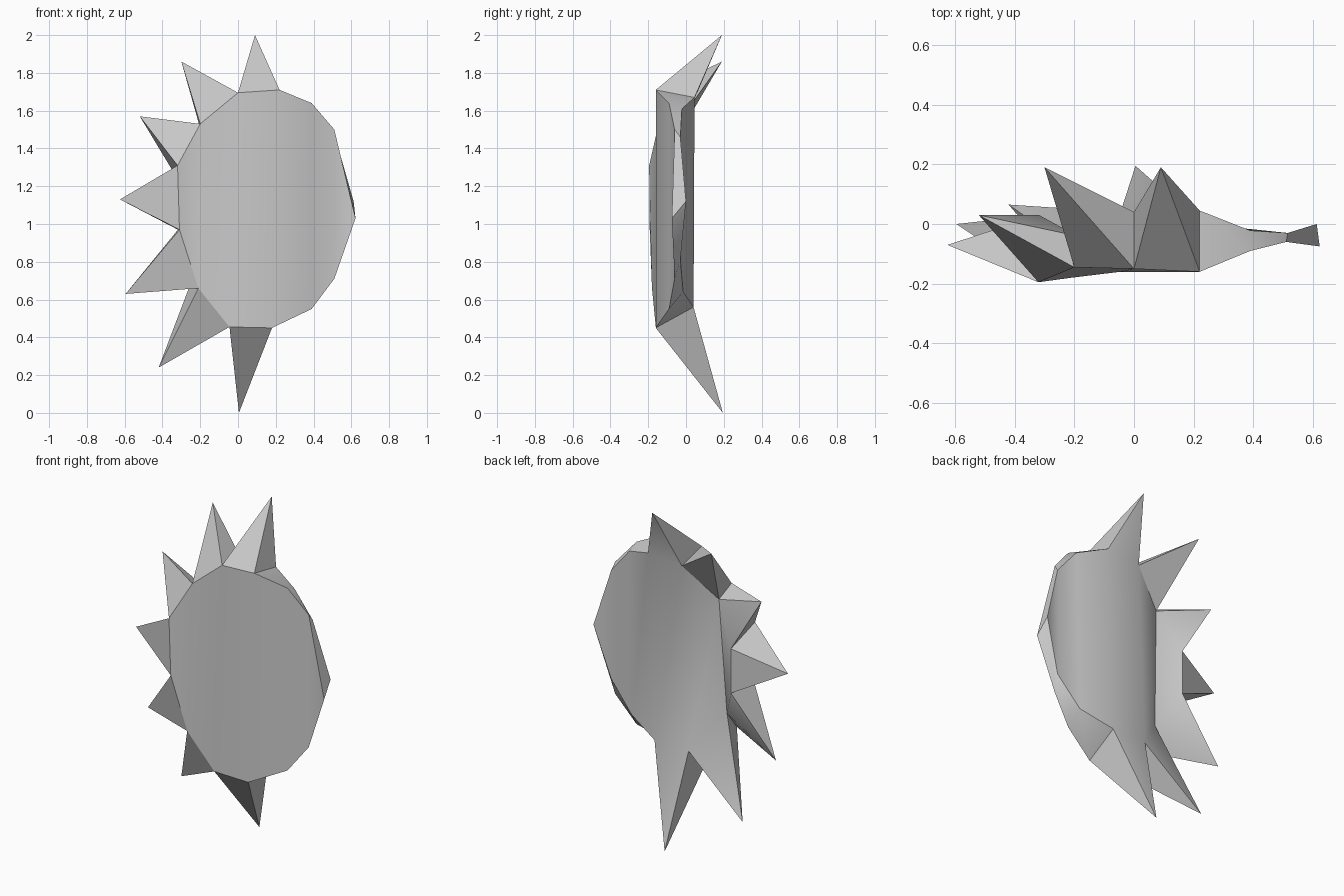
import bpy, bmesh
from mathutils import Vector

if "Cube" in bpy.data.objects:
    bpy.data.objects.remove(bpy.data.objects["Cube"])

# Shell columns from left to right: each has (front, back) rims at the top and bottom
top = [((-.32, -.195, 1.31), (-.318, .03, 1.235)),
       ((-.20, -.145, 1.53), (-.19, -.04, 1.47)),
       ((0, -.15, 1.695), (0, .04, 1.65)),
       ((.22, -.16, 1.71), (.22, .045, 1.67)),
       ((.39, -.09, 1.64), (.39, -.022, 1.61)),
       ((.51, -.06, 1.50), (.515, -.03, 1.46))]
bottom = [((-.31, -.192, .97), (-.318, .03, .97)),
          ((-.21, -.18, .66), (-.215, -.08, .78)),
          ((-.045, -.16, .455), (-.045, .04, .555)),
          ((.18, -.16, .45), (.18, .04, .56)),
          ((.39, -.09, .55), (.37, -.015, .64)),
          ((.51, -.06, .71), (.515, -.03, .81))]
tip = ((.622, -.075, 1.03), (.612, 0, 1.12))

# Spike tips, running from the top around the left to the bottom
spikes = [(.09, .19, 2.0), (-.30, .19, 1.86), (-.52, .03, 1.57), (-.625, -.07, 1.13),
          (-.595, 0, .63), (-.42, .065, .24), (.005, .195, 0)]

bm = bmesh.new()


def pair(points):
    return [bm.verts.new(Vector(p)) for p in points]


upper = [pair(p) for p in top]
lower = [pair(p) for p in bottom]
end = pair(tip)

# Front and back panels
for side in (0, 1):
    for i in range(5):
        bm.faces.new((upper[i][side], lower[i][side], lower[i + 1][side], upper[i + 1][side]))
    bm.faces.new((upper[5][side], lower[5][side], end[side]))

# Rim: the first seven segments become pyramid spikes, the rest a plain edge
ring = upper[3::-1] + lower + [end] + upper[:3:-1]
for i, a in enumerate(ring):
    b = ring[(i + 1) % len(ring)]
    quad = (a[0], b[0], b[1], a[1])
    if i < len(spikes):
        apex = bm.verts.new(spikes[i])
        for j in range(4):
            bm.faces.new((quad[j], quad[(j + 1) % 4], apex))
    else:
        bm.faces.new(quad)

bmesh.ops.recalc_face_normals(bm, faces=bm.faces[:])
mesh = bpy.data.meshes.new("spiked_shell")
bm.to_mesh(mesh)
bm.free()
shell = bpy.data.objects.new("spiked_shell", mesh)
bpy.context.collection.objects.link(shell)

# Soft panels with crisp spikes
bpy.context.view_layer.objects.active = shell
shell.select_set(True)
bpy.ops.object.shade_smooth_by_angle(angle=0.52)
